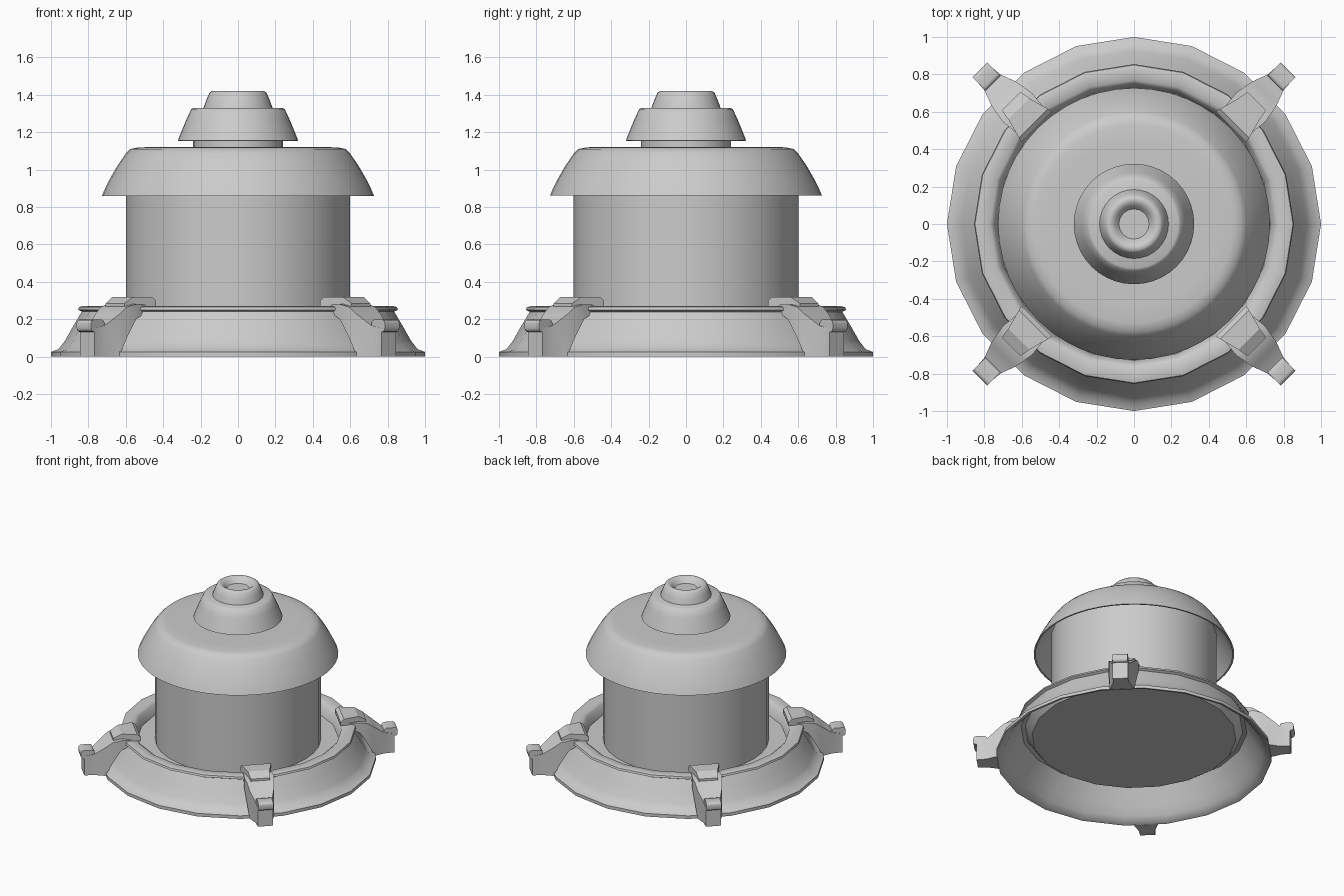
import bpy, bmesh, math
from mathutils import Matrix, Vector

if "Cube" in bpy.data.objects:
    bpy.data.objects.remove(bpy.data.objects["Cube"])

grey = bpy.data.materials.new("light_grey")
grey.diffuse_color = (0.6, 0.6, 0.6, 1)
grey.use_nodes = True
grey.node_tree.nodes["Principled BSDF"].inputs["Base Color"].default_value = grey.diffuse_color


def finish(name, bm, smooth=40):
    bmesh.ops.recalc_face_normals(bm, faces=bm.faces)
    me = bpy.data.meshes.new(name)
    bm.to_mesh(me)
    bm.free()
    ob = bpy.data.objects.new(name, me)
    bpy.context.collection.objects.link(ob)
    me.materials.append(grey)
    bpy.ops.object.select_all(action='DESELECT')
    ob.select_set(True)
    bpy.context.view_layer.objects.active = ob
    bpy.ops.object.shade_smooth_by_angle(angle=math.radians(smooth))
    return ob


def lathe(name, profile, sides):
    """Revolve (radius, height) points around z; radius 0 closes an end."""
    bm = bmesh.new()
    rings = []
    for r, z in profile:
        if r == 0:
            rings.append([bm.verts.new((0, 0, z))] * sides)
        else:
            rings.append([bm.verts.new((r * math.cos(2 * math.pi * i / sides),
                                        r * math.sin(2 * math.pi * i / sides), z))
                          for i in range(sides)])
    for a, b in zip(rings, rings[1:]):
        for i in range(sides):
            j = (i + 1) % sides
            quad = list(dict.fromkeys((a[i], a[j], b[j], b[i])))
            bm.faces.new(quad)
    return finish(name, bm)


def loft(bm, sections):
    """Box loft along x through (x, half width, bottom, top) sections."""
    loops = [[bm.verts.new(p) for p in ((x, -w, b), (x, w, b), (x, w, t), (x, -w, t))]
             for x, w, b, t in sections]
    for a, b in zip(loops, loops[1:]):
        for i in range(4):
            j = (i + 1) % 4
            bm.faces.new((a[i], a[j], b[j], b[i]))
    bm.faces.new(loops[0])
    bm.faces.new(loops[-1])


# Flared base skirt, hollow below, with a raised rim and a sunken floor
lathe("base_skirt", [
    (0, 0.175), (0.73, 0.175), (0.75, 0.25), (0.77, 0.265), (0.83, 0.27), (0.85, 0.265),
    (0.855, 0.25), (0.835, 0.24), (0.88, 0.165), (0.925, 0.085), (0.96, 0.04),
    (1.0, 0.025), (1.0, 0.0), (0.97, 0.01), (0.94, 0.04), (0.90, 0.10),
    (0.82, 0.225), (0.79, 0.23), (0.74, 0.165), (0, 0.165)], 20)

# Drum body
lathe("drum_body", [(0.6, 0.17), (0.6, 1.0), (0.5, 1.09)], 32)

# Large domed cap, hollow shell
lathe("large_cap", [
    (0, 1.12), (0.44, 1.12), (0.53, 1.119), (0.575, 1.11), (0.60, 1.085), (0.645, 1.02),
    (0.685, 0.95), (0.71, 0.90), (0.727, 0.86), (0.715, 0.86),
    (0.63, 1.02), (0.56, 1.09), (0, 1.095)], 48)

# Neck, small cap and dimpled knob
lathe("neck", [(0.24, 1.11), (0.24, 1.20)], 32)
lathe("small_cap", [
    (0, 1.33), (0.235, 1.33), (0.25, 1.323), (0.275, 1.27), (0.30, 1.21),
    (0.322, 1.155), (0.31, 1.152), (0, 1.152)], 40)
lathe("top_knob", [
    (0.187, 1.32), (0.183, 1.335), (0.17, 1.37), (0.153, 1.41), (0.14, 1.42),
    (0.12, 1.42), (0.10, 1.405), (0.08, 1.38), (0, 1.38)], 32)

# Four clamp feet on the diagonals
for n in range(4):
    turn = Matrix.Rotation(math.radians(45 + 90 * n), 4, 'Z')

    # Sloping leg with foot
    bm = bmesh.new()
    loft(bm, [(0.79, 0.10, 0.24, 0.28), (0.88, 0.11, 0.20, 0.28), (0.94, 0.10, 0.10, 0.265),
              (0.99, 0.09, 0.0, 0.225), (1.07, 0.06, 0.0, 0.165), (1.14, 0.055, 0.0, 0.15)])
    bm.transform(turn)
    finish("clamp_leg_%d" % (n + 1), bm, 25)

    # Clamp plate resting on the rim
    bm = bmesh.new()
    loft(bm, [(0.735, 0.115, 0.27, 0.30), (0.76, 0.11, 0.27, 0.32),
              (0.87, 0.08, 0.26, 0.32), (0.93, 0.07, 0.24, 0.285)])
    bm.transform(turn)
    finish("clamp_plate_%d" % (n + 1), bm, 25)

    # Rounded toe bar
    bm = bmesh.new()
    bmesh.ops.create_cube(bm, size=1, matrix=Matrix.Translation((1.115, 0, 0.165))
                          @ Matrix.Diagonal((0.10, 0.11, 0.065, 1)))
    long_edges = [e for e in bm.edges
                  if abs((e.verts[0].co - e.verts[1].co).normalized().y) > 0.9]
    bmesh.ops.bevel(bm, geom=long_edges, offset=0.02, segments=3, profile=0.5,
                    affect='EDGES')
    bm.transform(turn)
    finish("toe_bar_%d" % (n + 1), bm, 40)
